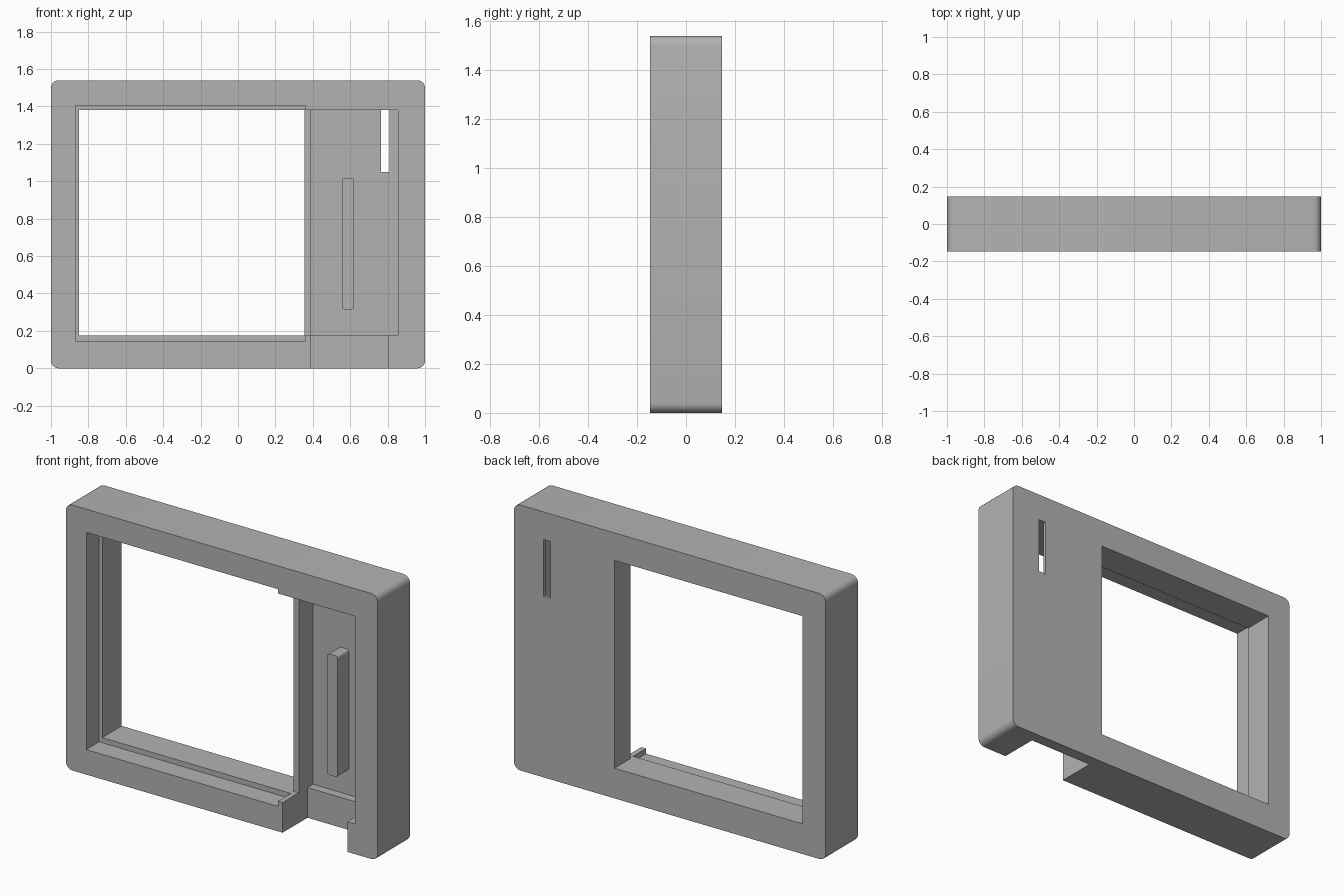
import bpy, bmesh

cube = bpy.data.objects.get("Cube")
if cube:
    bpy.data.objects.remove(cube, do_unlink=True)

grey = bpy.data.materials.new("plain grey")
grey.use_nodes = True
colour = (0.45, 0.45, 0.45, 1)
grey.diffuse_color = colour
grey.node_tree.nodes["Principled BSDF"].inputs["Base Color"].default_value = colour

HALF_DEPTH, HEIGHT = 0.148, 1.54
FRONT, BACK = -HALF_DEPTH, HALF_DEPTH
OUT = 0.1          # how far cutters reach past the body
FLOOR = 0.13       # inner face of the compartment floor


def block(name, xs, ys, zs, radius=0.0, segments=5):
    """Box with optional rounding of the edges that run front to back."""
    bm = bmesh.new()
    bmesh.ops.create_cube(bm, size=1)
    for v in bm.verts:
        for i, (lo, hi) in enumerate((xs, ys, zs)):
            v.co[i] = lo if v.co[i] < 0 else hi
    if radius:
        edges = [e for e in bm.edges
                 if abs(e.verts[0].co.y - e.verts[1].co.y) > 1e-4]
        bmesh.ops.bevel(bm, geom=edges, offset=radius, segments=segments,
                        profile=0.5, affect='EDGES')
    return finish(name, bm)


def finish(name, bm):
    bmesh.ops.recalc_face_normals(bm, faces=bm.faces)
    mesh = bpy.data.meshes.new(name)
    bm.to_mesh(mesh)
    bm.free()
    mesh.materials.append(grey)
    obj = bpy.data.objects.new(name, mesh)
    bpy.context.collection.objects.link(obj)
    return obj


def select(obj):
    bpy.ops.object.select_all(action='DESELECT')
    obj.select_set(True)
    bpy.context.view_layer.objects.active = obj


def cut(target, cutter):
    cutter.hide_render = True
    mod = target.modifiers.new(cutter.name, 'BOOLEAN')
    mod.operation = 'DIFFERENCE'
    mod.solver = 'EXACT'
    mod.object = cutter
    select(target)
    bpy.ops.object.modifier_apply(modifier=mod.name)
    bpy.data.objects.remove(cutter, do_unlink=True)


# Outer case
case = block("case", (-1, 1), (FRONT, BACK), (0, HEIGHT), radius=0.04)

# Openings: name, x range, y range, z range
openings = [
    ("screen_window", (-0.85, 0.355), (FRONT - OUT, BACK + OUT), (0.175, 1.38)),
    ("screen_recess", (-0.87, 0.36), (FRONT - OUT, -0.03), (0.145, 1.405)),
    ("divider_clearance", (0.34, 0.42), (FRONT - OUT, 0.0), (0.175, 1.38)),
    ("side_compartment", (0.39, 0.855), (FRONT - OUT, FLOOR), (0.175, 1.38)),
    ("cable_notch", (0.39, 0.805), (FRONT - OUT, 0.08), (-OUT, 0.25)),
    ("switch_slot", (0.765, 0.81), (0.05, BACK + OUT), (1.05, 1.38)),
]
for opening in openings:
    cut(case, block(*opening))

# Screw holes in the four corners
for x in (-0.94, 0.94):
    for z in (0.065, HEIGHT - 0.055):
        bm = bmesh.new()
        bmesh.ops.create_cone(bm, cap_ends=True, segments=24,
                              radius1=0.016, radius2=0.016, depth=0.2)
        for v in bm.verts:
            v.co = (x + v.co.x, FRONT + v.co.z, z + v.co.y)
        cut(case, finish("screw_hole", bm))

# Upright support bar standing on the compartment floor
bar = block("support_bar", (0.555, 0.62), (0.027, FLOOR + 0.005),
            (0.315, 1.018), radius=0.014, segments=4)

for obj in (case, bar):
    select(obj)
    bpy.ops.object.shade_smooth_by_angle()
